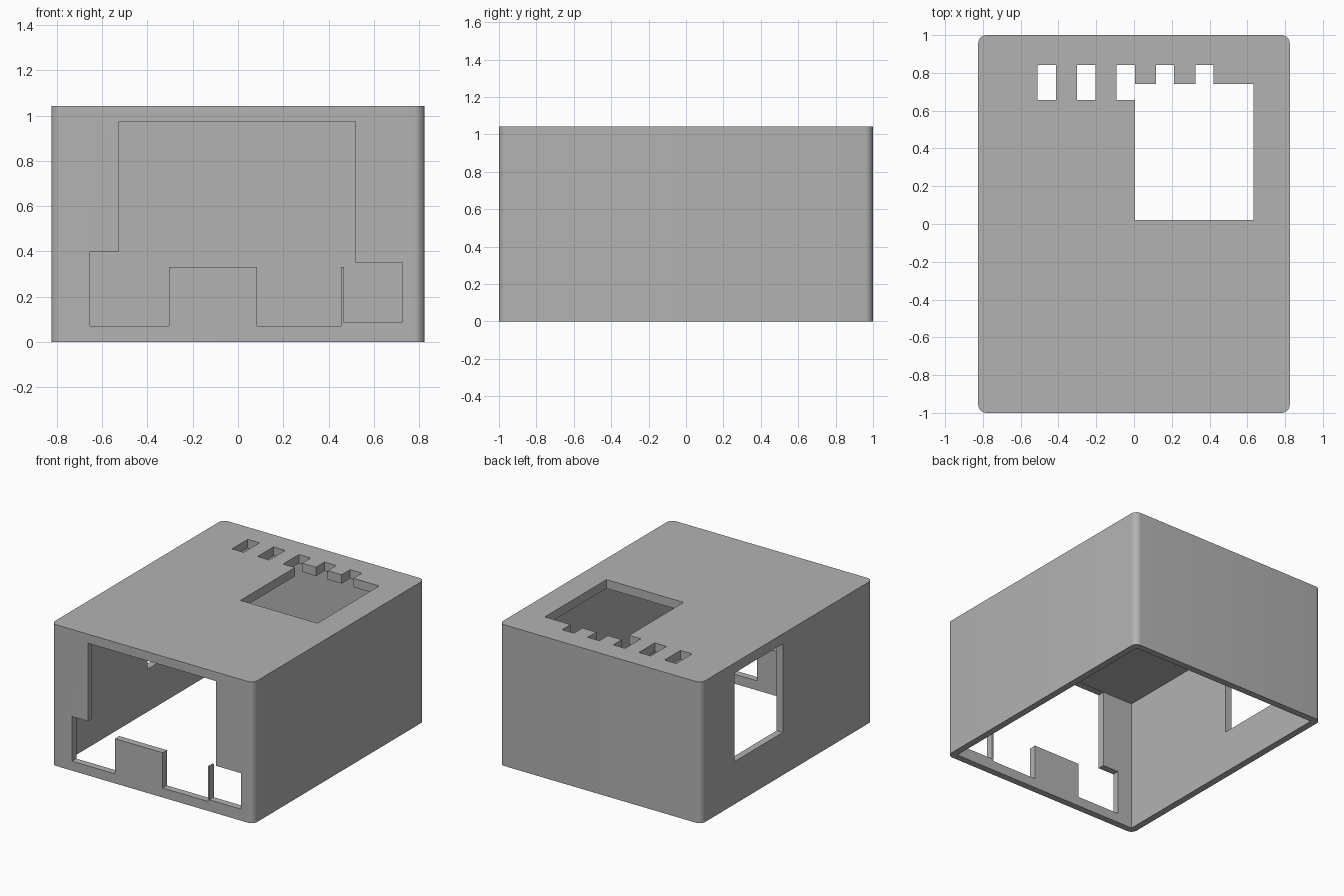
import bpy, bmesh, math
from mathutils import Vector

if "Cube" in bpy.data.objects:
    bpy.data.objects.remove(bpy.data.objects["Cube"], do_unlink=True)

HX, HY, H = 0.825, 1.0, 1.042      # half width, half depth, height
WALL, CEILING, RADIUS = 0.05, 0.977, 0.045

grey = bpy.data.materials.new("plain grey")
grey.use_nodes = True
colour = (0.45, 0.45, 0.45, 1)
grey.diffuse_color = colour
grey.node_tree.nodes["Principled BSDF"].inputs["Base Color"].default_value = colour


def prism(name, points, push):
    """Extrude a flat outline of 3D points along a vector."""
    bm = bmesh.new()
    face = bm.faces.new([bm.verts.new(p) for p in points])
    made = bmesh.ops.extrude_face_region(bm, geom=[face], use_keep_orig=True)
    moved = [g for g in made["geom"] if isinstance(g, bmesh.types.BMVert)]
    bmesh.ops.translate(bm, verts=moved, vec=Vector(push))
    bmesh.ops.recalc_face_normals(bm, faces=bm.faces)
    mesh = bpy.data.meshes.new(name)
    bm.to_mesh(mesh)
    bm.free()
    obj = bpy.data.objects.new(name, mesh)
    bpy.context.collection.objects.link(obj)
    return obj


def block(name, x0, x1, y0, y1, z0, z1):
    outline = [(x0, y0, z0), (x1, y0, z0), (x1, y1, z0), (x0, y1, z0)]
    return prism(name, outline, (0, 0, z1 - z0))


# Outer body with rounded vertical corners
outline = []
for i, (sx, sy) in enumerate([(1, 1), (-1, 1), (-1, -1), (1, -1)]):
    for step in range(9):
        a = math.pi / 2 * (i + step / 8)
        outline.append((sx * (HX - RADIUS) + RADIUS * math.cos(a),
                        sy * (HY - RADIUS) + RADIUS * math.sin(a), 0))
case = prism("case_shell", outline, (0, 0, H))

# Hollow interior, open underneath
cutters = [block("cavity", WALL - HX, HX - WALL, WALL - HY, HY - WALL, -0.1, CEILING)]

# Stepped front opening with a tab and a thin post
front = [(-0.655, 0.07), (-0.305, 0.07), (-0.305, 0.33), (0.085, 0.33),
         (0.085, 0.07), (0.455, 0.07), (0.455, 0.33), (0.468, 0.33),
         (0.468, 0.085), (0.725, 0.085), (0.725, 0.35), (0.52, 0.35),
         (0.52, 0.975), (-0.525, 0.975), (-0.525, 0.4), (-0.655, 0.4)]
cutters.append(prism("front_opening", [(x, -HY - 0.1, z) for x, z in front], (0, 0.2, 0)))

# Window in the right wall
cutters.append(block("side_window", -HX - 0.1, -HX + 0.1, 0.05, 0.61, 0.315, 0.968))

# Square opening and row of vents in the roof
cutters.append(block("roof_opening", 0.004, 0.633, 0.022, 0.742, 0.9, H + 0.1))
for i in range(5):
    x = -0.51 + 0.209 * i
    cutters.append(block("roof_vent", x, x + 0.096, 0.657, 0.842, 0.9, H + 0.1))

for cutter in cutters:
    cutter.hide_render = True
    mod = case.modifiers.new(cutter.name, "BOOLEAN")
    mod.operation = "DIFFERENCE"
    mod.solver = "EXACT"
    mod.object = cutter

# Bake the cuts and drop the cutters
graph = bpy.context.evaluated_depsgraph_get()
baked = bpy.data.meshes.new_from_object(case.evaluated_get(graph))
case.modifiers.clear()
case.data = baked
for cutter in cutters:
    bpy.data.objects.remove(cutter, do_unlink=True)

baked.materials.clear()
baked.materials.append(grey)
for poly in baked.polygons:
    poly.material_index = 0

bpy.ops.object.select_all(action="DESELECT")
case.select_set(True)
bpy.context.view_layer.objects.active = case
bpy.ops.object.shade_smooth_by_angle(angle=math.radians(30))
